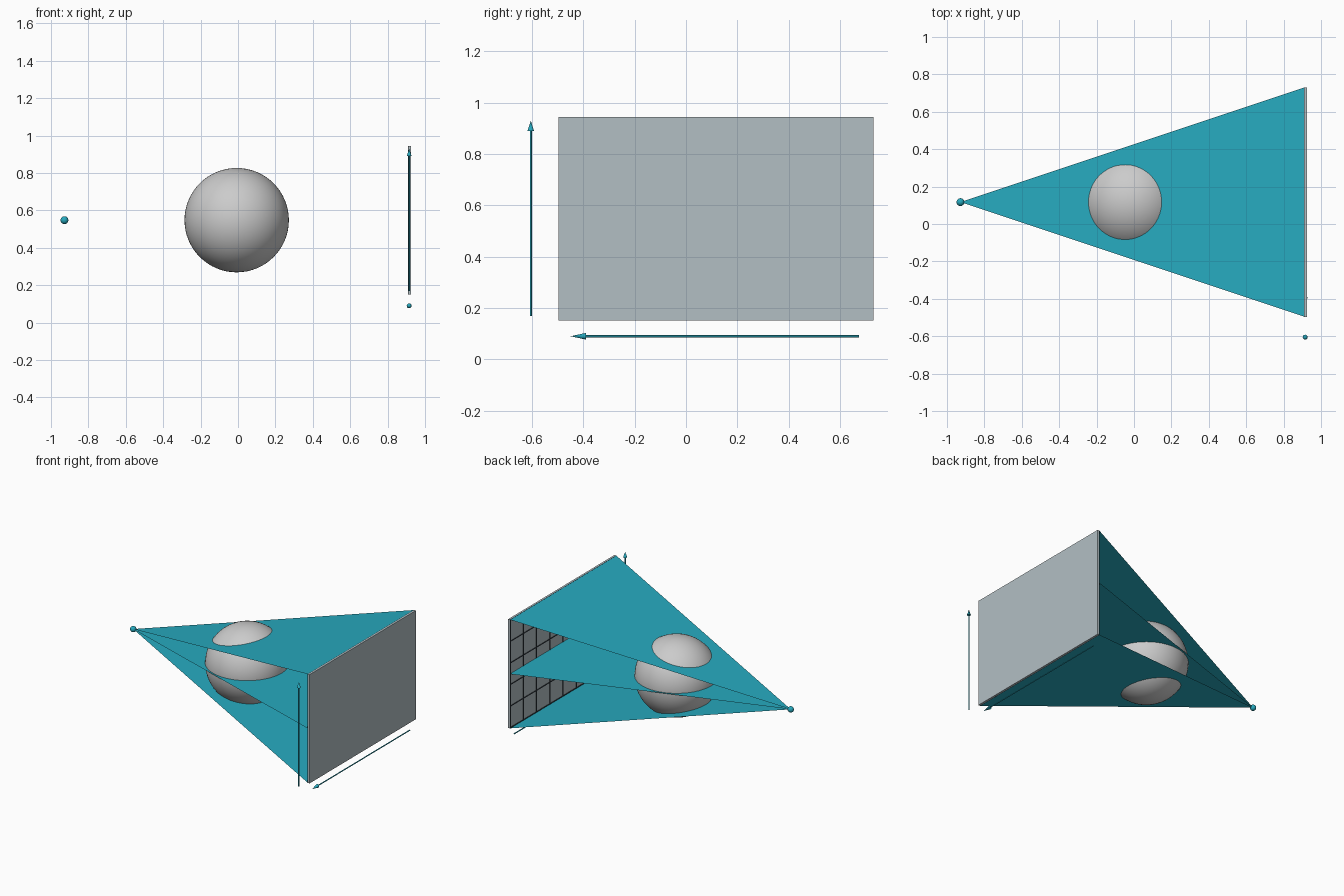
import bpy
from mathutils import Vector

if "Cube" in bpy.data.objects:
    bpy.data.objects.remove(bpy.data.objects["Cube"])

CY, CZ = 0.117, 0.548          # beam axis
HALF_Y, HALF_Z = 0.613, 0.397  # detector half size
FACE_X, BACK_X = 0.912, 0.925
APEX = Vector((-0.928, CY, CZ))


def material(name, rgb):
    m = bpy.data.materials.new(name)
    m.diffuse_color = (*rgb, 1)
    m.use_nodes = True
    m.node_tree.nodes["Principled BSDF"].inputs["Base Color"].default_value = m.diffuse_color
    return m


TEAL = material("teal", (0.02, 0.40, 0.52))
PALE = material("pale_grey", (0.45, 0.52, 0.55))
DARK = material("dark_grey", (0.03, 0.04, 0.05))


def mesh_object(name, verts, faces, mat):
    me = bpy.data.meshes.new(name)
    me.from_pydata(verts, [], faces)
    me.materials.append(mat)
    ob = bpy.data.objects.new(name, me)
    bpy.context.collection.objects.link(ob)
    return ob


def box(name, lo, hi, mat):
    lo, hi = Vector(lo), Vector(hi)
    bpy.ops.mesh.primitive_cube_add(size=1, location=(lo + hi) / 2)
    ob = bpy.context.object
    ob.name = name
    ob.scale = hi - lo
    ob.data.materials.append(mat)


def ball(name, centre, radius, segments, rings, mat=None):
    bpy.ops.mesh.primitive_uv_sphere_add(
        segments=segments, ring_count=rings, radius=radius, location=centre)
    ob = bpy.context.object
    ob.name = name
    bpy.ops.object.shade_smooth()
    if mat:
        ob.data.materials.append(mat)


def arrow(name, start, tip, head):
    start, tip = Vector(start), Vector(tip)
    d = (tip - start).normalized()
    neck = tip - d * head
    rot = d.to_track_quat('Z', 'Y').to_euler()
    bpy.ops.mesh.primitive_cylinder_add(
        vertices=12, radius=0.004, depth=(neck - start).length,
        location=(start + neck) / 2, rotation=rot)
    shaft = bpy.context.object
    shaft.name = name + "_shaft"
    bpy.ops.mesh.primitive_cone_add(
        vertices=16, radius1=0.013, radius2=0, depth=head,
        location=(neck + tip) / 2, rotation=rot)
    bpy.context.object.name = name + "_head"
    for ob in (shaft, bpy.context.object):
        ob.data.materials.append(TEAL)
        bpy.context.view_layer.objects.active = ob
        ob.select_set(True)
        bpy.ops.object.shade_smooth_by_angle()


# Source point and patient
ball("source", APEX, 0.021, 24, 12, TEAL)
ball("patient", (-0.007, CY, CZ), 0.279, 64, 32)

# Three open fan sheets: bottom, middle and top of the cone beam
for name, s in (("bottom", -1), ("middle", 0), ("top", 1)):
    z = CZ + s * HALF_Z
    mesh_object(name + "_beam_fan",
                [APEX, (FACE_X, CY - HALF_Y, z), (FACE_X, CY + HALF_Y, z)],
                [(0, 1, 2)], TEAL)

# Detector panel
box("detector_panel", (FACE_X, CY - HALF_Y, CZ - HALF_Z),
    (BACK_X, CY + HALF_Y, CZ + HALF_Z), PALE)

# Grid of thin bars on the face turned to the source
COLS, ROWS, W = 8, 5, 0.003
for i in range(COLS + 1):
    y = CY - HALF_Y + W + i * 2 * (HALF_Y - W) / COLS
    box(f"column_bar_{i}", (FACE_X - 0.004, y - W, CZ - HALF_Z),
        (FACE_X, y + W, CZ + HALF_Z), DARK)
for i in range(ROWS + 1):
    z = CZ - HALF_Z + W + i * 2 * (HALF_Z - W) / ROWS
    box(f"row_bar_{i}", (FACE_X - 0.0035, CY - HALF_Y, z - W),
        (FACE_X, CY + HALF_Y, z + W), DARK)

# Direction arrows beside and below the detector
arrow("row_arrow", (0.915, -0.605, 0.168), (0.915, -0.605, 0.93), 0.04)
arrow("channel_arrow", (0.915, 0.675, 0.09), (0.915, -0.45, 0.09), 0.06)
